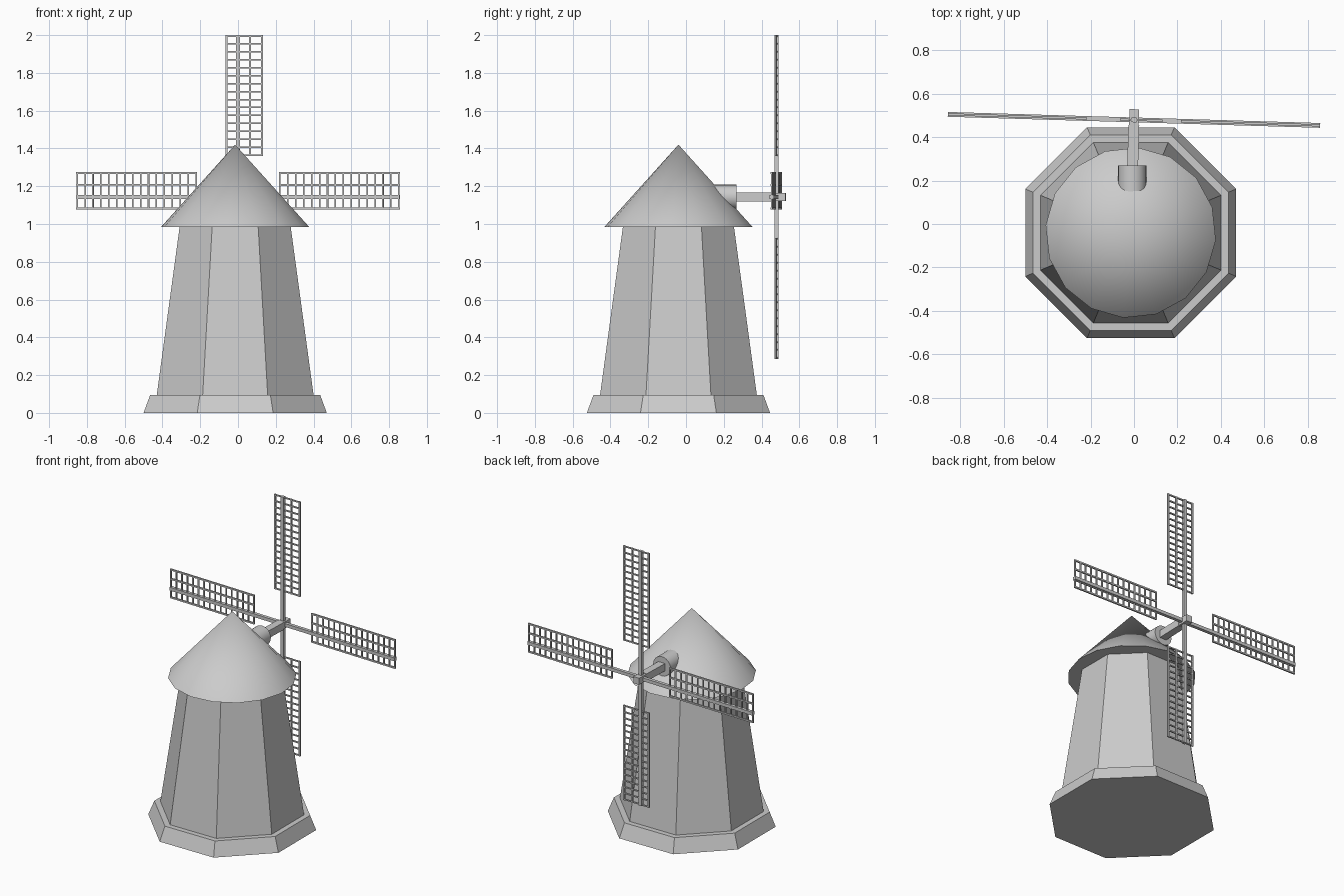
import bpy, bmesh, math
from mathutils import Matrix, Vector

if "Cube" in bpy.data.objects:
    bpy.data.objects.remove(bpy.data.objects["Cube"])

CX, CY = -0.015, -0.04                       # axis of the building
HUB = Vector((0, 0.479, 1.143))              # crossing of the sails
ROTOR = Matrix.Translation(HUB) @ Matrix.Rotation(math.radians(-1.7), 4, 'Z')


def finish(name, bm, smooth=False):
    bmesh.ops.recalc_face_normals(bm, faces=bm.faces)
    mesh = bpy.data.meshes.new(name)
    bm.to_mesh(mesh)
    bm.free()
    ob = bpy.data.objects.new(name, mesh)
    bpy.context.collection.objects.link(ob)
    if smooth:
        bpy.ops.object.select_all(action='DESELECT')
        ob.select_set(True)
        bpy.context.view_layer.objects.active = ob
        bpy.ops.object.shade_smooth_by_angle(angle=math.radians(30))
    return ob


def frustum(name, sides, r1, z1, r2, z2, turn, smooth=False):
    """Closed tapered prism about the building axis."""
    bm = bmesh.new()
    bmesh.ops.create_cone(bm, cap_ends=True, segments=sides, radius1=r1, radius2=r2, depth=z2 - z1,
                          matrix=Matrix.Translation((CX, CY, (z1 + z2) / 2))
                          @ Matrix.Rotation(math.radians(turn), 4, 'Z'))
    bmesh.ops.remove_doubles(bm, verts=bm.verts, dist=1e-5)
    return finish(name, bm, smooth)


def box(bm, lo, hi):
    lo, hi = Vector(lo), Vector(hi)
    bmesh.ops.create_cube(bm, size=1, matrix=Matrix.Translation((lo + hi) / 2)
                          @ Matrix.Diagonal((*(hi - lo), 1)))


# Octagonal plinth and tower (flat sides face the axes)
K = 1 / math.cos(math.pi / 8)
frustum("plinth", 8, 0.485 * K, 0, 0.45 * K, 0.095, 22.5)
frustum("tower", 8, 0.415 * K, 0.095, 0.294 * K, 0.985, 22.5)

# Conical roof
frustum("roof", 16, 0.393, 0.985, 0, 1.42, -5, smooth=True)

# Round axle housing poking out of the roof
bm = bmesh.new()
bmesh.ops.create_cone(bm, cap_ends=True, segments=24, radius1=0.065, radius2=0.065, depth=0.15,
                      matrix=Matrix.Translation((-0.008, 0.193, HUB.z))
                      @ Matrix.Rotation(math.pi / 2, 4, 'X'))
finish("axle_housing", bm, smooth=True)

# Square axle with a slimmer tip
bm = bmesh.new()
box(bm, (-0.025, -0.28, -0.025), (0.025, -0.025, 0.025))
box(bm, (-0.022, -0.025, -0.022), (0.022, 0.049, 0.022))
finish("axle", bm).matrix_world = ROTOR


def sail_pair(name, matrix):
    """One stock with a lattice at both ends, built upright."""
    bm = bmesh.new()
    end, start, w, s = 0.857, 0.217, 0.005, 0.011
    box(bm, (-s, -s, -end), (s, s, end))
    for sign in (1, -1):
        zs = sorted((sign * start, sign * end))
        for x in (-0.06, 0.0645, 0.127):                     # long laths
            box(bm, (x - w, -w, zs[0]), (x + w, w, zs[1]))
        for i in range(16):                                  # cross laths
            z = sign * (start + w + (end - start - 2 * w) * i / 15)
            box(bm, (-0.065, -w * 0.9, z - w * 0.8), (0.132, w * 0.9, z + w * 0.8))
    finish(name, bm).matrix_world = ROTOR @ matrix


# Upright sails, and level sails whose wide side points up
sail_pair("upright_sails", Matrix.Identity(4))
sail_pair("level_sails", Matrix.Rotation(-math.pi / 2, 4, 'Y'))
